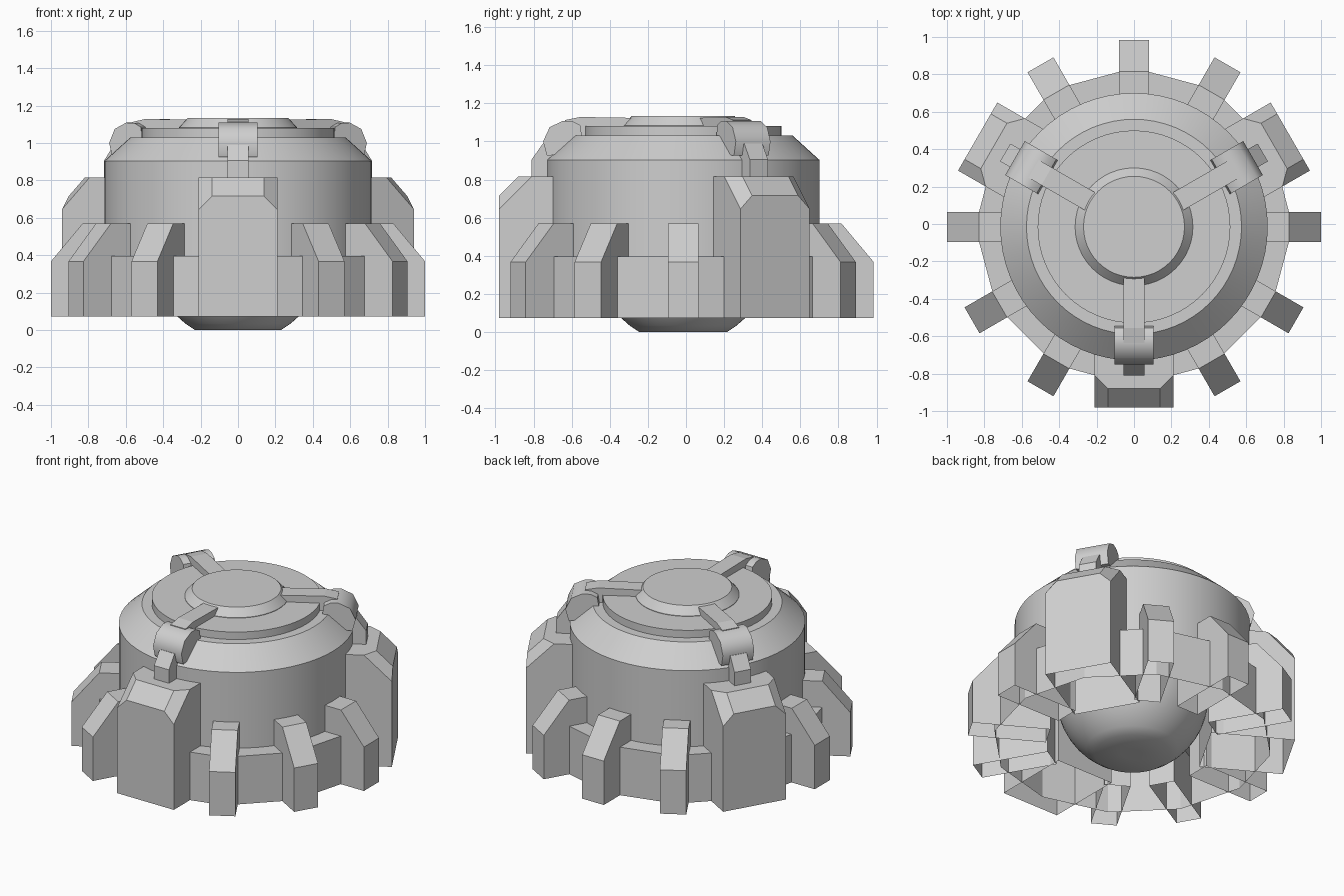
import bpy, bmesh, math
from mathutils import Matrix

if "Cube" in bpy.data.objects:
    bpy.data.objects.remove(bpy.data.objects["Cube"])

CY = -0.015   # depth offset of the round axis
Z0 = 0.073    # lower rim of skirt, teeth and lugs
grey = bpy.data.materials.new("grey metal")
grey.diffuse_color = (0.62, 0.62, 0.62, 1)
grey.use_nodes = True
grey.node_tree.nodes["Principled BSDF"].inputs["Base Color"].default_value = grey.diffuse_color


def finish(name, bm, smooth=0, recalc=True):
    if recalc:
        bmesh.ops.recalc_face_normals(bm, faces=bm.faces[:])
    # the skirt parts are hollow castings, open underneath
    under = [f for f in bm.faces if all(abs(v.co.z - Z0) < 1e-4 for v in f.verts)]
    bmesh.ops.delete(bm, geom=under, context='FACES')
    me = bpy.data.meshes.new(name)
    bm.to_mesh(me)
    bm.free()
    me.materials.append(grey)
    ob = bpy.data.objects.new(name, me)
    ob.location.y = CY
    bpy.context.collection.objects.link(ob)
    if smooth:
        bpy.ops.object.select_all(action='DESELECT')
        bpy.context.view_layer.objects.active = ob
        ob.select_set(True)
        bpy.ops.object.shade_smooth_by_angle(angle=math.radians(smooth))
    return ob


def lathe(name, profile, sides, smooth=32, caps=True):
    """Revolve (radius, z) points, listed upwards, about the axis."""
    bm = bmesh.new()
    rings = []
    for r, z in profile:
        rings.append([bm.verts.new((r * math.cos(2 * math.pi * i / sides),
                                    r * math.sin(2 * math.pi * i / sides), z))
                      for i in range(sides)])
    if caps:
        bm.faces.new(rings[0])
        bm.faces.new(rings[-1])
    for a, b in zip(rings, rings[1:]):
        for i in range(sides):
            j = (i + 1) % sides
            bm.faces.new((a[i], a[j], b[j], b[i]))
    return finish(name, bm, smooth, recalc=caps)


def plate(name, profile, half_width, angle, smooth=0):
    """Extrude an (outward, z) outline sideways, then turn it about the axis."""
    bm = bmesh.new()
    a = [bm.verts.new((r, -half_width, z)) for r, z in profile]
    b = [bm.verts.new((r, half_width, z)) for r, z in profile]
    bm.faces.new(a)
    bm.faces.new(b)
    for i in range(len(a)):
        j = (i + 1) % len(a)
        bm.faces.new((a[i], a[j], b[j], b[i]))
    bm.transform(Matrix.Rotation(math.radians(angle), 4, 'Z'))
    return finish(name, bm, smooth)


def block(name, angle):
    """Large lug with its top, front and corner edges cut off."""
    bm = bmesh.new()
    for s in (-1, 1):
        for r, w, z in ((0.45, 0.21, Z0), (0.965, 0.21, Z0), (0.965, 0.21, 0.645),
                        (0.965, 0.14, 0.715), (0.865, 0.14, 0.815),
                        (0.795, 0.21, 0.815), (0.45, 0.21, 0.815)):
            bm.verts.new((r, s * w, z))
    bmesh.ops.convex_hull(bm, input=bm.verts[:])
    bmesh.ops.dissolve_limit(bm, angle_limit=0.02, verts=bm.verts[:], edges=bm.edges[:])
    bm.transform(Matrix.Rotation(math.radians(angle), 4, 'Z'))
    return finish(name, bm)


# round housing, top disc and hub
lathe("body", [(0.715, 0.395), (0.715, 0.903), (0.575, 1.03)], 64)
lathe("top_disc", [(0.515, 1.02), (0.515, 1.08)], 64)
lathe("hub", [(0.315, 1.07), (0.315, 1.083), (0.27, 1.133)], 48)

# sphere segment underneath, flattened where it rests
R, ZC = 0.46, 0.398
dome = [(0.06, 0.0)]
for i in range(9):
    t = math.radians(30 + 60 * i / 8)
    dome.append((R * math.sin(t), ZC - R * math.cos(t)))
dome.append((R, 0.45))
lathe("bottom_dome", dome, 48, smooth=60)

# twelve-sided hollow skirt ring
lathe("skirt_ring", [(0.85, Z0), (0.85, 0.395), (0.70, 0.395)], 12, smooth=0, caps=False)

# small teeth and three large lugs around the ring
tooth = [(0.52, Z0), (1.0, Z0), (1.0, 0.367), (0.83, 0.57), (0.52, 0.57)]
arm = [(0.24, 1.03), (0.24, 1.123), (0.54, 1.128), (0.62, 1.112), (0.62, 1.03)]
clamp = [(0.53, 1.02), (0.54, 1.085), (0.58, 1.106), (0.63, 1.108), (0.70, 1.075),
         (0.735, 1.0), (0.715, 0.925), (0.66, 0.93)]
latch = [(0.66, 0.815), (0.795, 0.815), (0.795, 0.905), (0.735, 0.99), (0.66, 0.99)]
for angle in range(0, 360, 30):
    if angle in (30, 150, 270):
        block(f"lug_{angle}", angle)
        # strap from the hub, with clamp and latch
        plate(f"arm_{angle}", arm, 0.055, angle)
        plate(f"clamp_{angle}", clamp, 0.105, angle, smooth=50)
        plate(f"latch_{angle}", latch, 0.055, angle)
    else:
        plate(f"tooth_{angle}", tooth, 0.08, angle)
